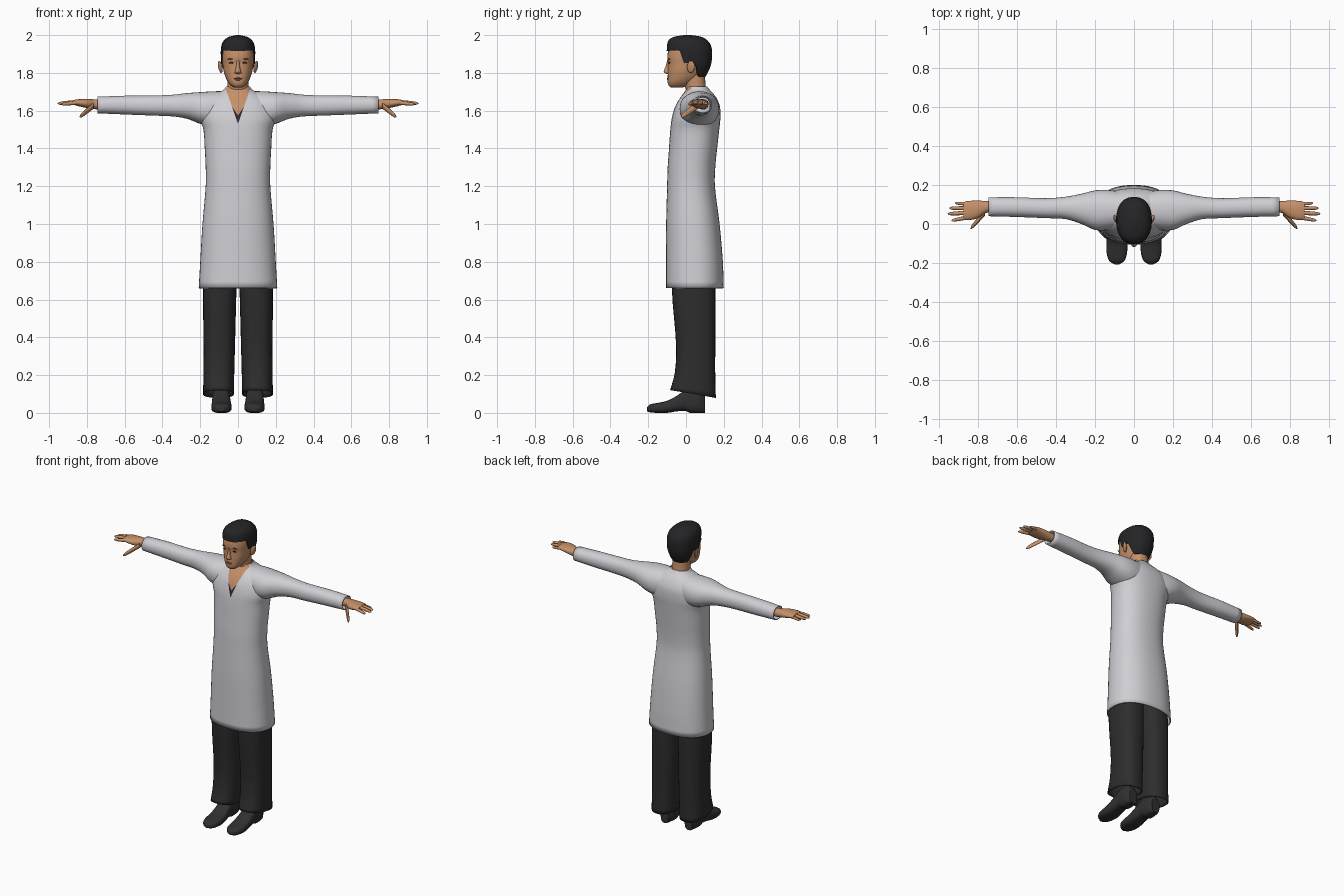
import bpy, bmesh, math
from mathutils import Vector

old = bpy.data.objects.get("Cube")
if old:
    bpy.data.objects.remove(old, do_unlink=True)


def material(name, rgb):
    m = bpy.data.materials.new(name)
    m.use_nodes = True
    m.diffuse_color = (*rgb, 1)
    node = next(n for n in m.node_tree.nodes if n.type == 'BSDF_PRINCIPLED')
    node.inputs["Base Color"].default_value = (*rgb, 1)
    node.inputs["Roughness"].default_value = 0.8
    return m


COAT = material("coat_white", (0.63, 0.62, 0.66))
SKIN = material("skin", (0.56, 0.28, 0.14))
SHIRT = material("shirt_black", (0.025, 0.025, 0.03))
CLOTH = material("trouser_black", (0.026, 0.026, 0.026))
LEATHER = material("shoe_black", (0.03, 0.03, 0.032))
HAIR = material("hair_black", (0.018, 0.018, 0.02))
BROW = material("brow_brown", (0.12, 0.055, 0.03))
LIP = material("lip_brown", (0.36, 0.14, 0.09))
parts = []


def finish(name, bm, mats, thick=0):
    bmesh.ops.recalc_face_normals(bm, faces=bm.faces)
    me = bpy.data.meshes.new(name)
    bm.to_mesh(me)
    bm.free()
    for m in mats:
        me.materials.append(m)
    ob = bpy.data.objects.new(name, me)
    bpy.context.collection.objects.link(ob)
    if thick:
        mod = ob.modifiers.new("cloth", 'SOLIDIFY')
        mod.thickness = thick
        mod.offset = -1
    parts.append(ob)
    return ob


def sample(rows, t):
    """Smoothly interpolate table rows keyed by their first value."""
    last = len(rows) - 1
    i = 0
    while i < last - 1 and (t - rows[i + 1][0]) * (rows[-1][0] - rows[0][0]) > 0:
        i += 1
    a, b = rows[i], rows[i + 1]
    p, q = rows[max(i - 1, 0)], rows[min(i + 2, last)]
    h = b[0] - a[0]
    f = (t - a[0]) / h
    out = []
    for k in range(1, len(a)):
        ma = (b[k] - p[k]) / (b[0] - p[0]) * h
        mb = (q[k] - a[k]) / (q[0] - a[0]) * h
        out.append(a[k] * (1 + 2 * f) * (1 - f) ** 2 + ma * f * (1 - f) ** 2
                   + b[k] * f * f * (3 - 2 * f) + mb * f * f * (f - 1))
    return out


def section(u0, u1, v0, v1, ang, p):
    """Point on a rounded-box section; angle zero is the low v side."""
    s, c = math.sin(ang), -math.cos(ang)
    u = math.copysign(abs(s) ** (2 / p), s)
    v = math.copysign(abs(c) ** (2 / p), c)
    return (u0 + u1 + u * (u1 - u0)) / 2, (v0 + v1 + v * (v1 - v0)) / 2


def skin_rings(bm, rings, cap):
    vs = [[bm.verts.new(c) for c in ring] for ring in rings]
    n = len(vs[0])
    for a, b in zip(vs, vs[1:]):
        for j in range(n):
            bm.faces.new((a[j], a[(j + 1) % n], b[(j + 1) % n], b[j]))
    if cap:
        bm.faces.new(vs[0])
        bm.faces.new(vs[-1])


def loft(rows, axis='z', n=32, p=2.2, steps=4, cap=True, side=1, warp=None):
    """Loft through rows of (station, u min, u max, v min, v max)."""
    stations = [a[0] + (b[0] - a[0]) * k / steps
                for a, b in zip(rows, rows[1:]) for k in range(steps)]
    stations.append(rows[-1][0])
    rings = []
    for t in stations:
        box, ring = sample(rows, t), []
        for j in range(n):
            u, v = section(*box, math.tau * j / n, p)
            co = {'x': (t, u, v), 'y': (u, t, v), 'z': (u, v, t)}[axis]
            x, y, z = warp(*co) if warp else co
            ring.append((x * side, y, z))
        rings.append(ring)
    bm = bmesh.new()
    skin_rings(bm, rings, cap)
    return bm


def ball(name, centre, radii, mat):
    bm = bmesh.new()
    bmesh.ops.create_uvsphere(bm, u_segments=20, v_segments=12, radius=1)
    bmesh.ops.scale(bm, vec=radii, verts=bm.verts)
    bmesh.ops.translate(bm, vec=centre, verts=bm.verts)
    return finish(name, bm, [mat])


def wide(rows):
    """Expand (z, half width, front, back) to loft rows."""
    return [(z, -w, w, f, b) for z, w, f, b in rows]


# Coat body, with the neckline cut into the front faces
bm = loft(wide([(0.66, .208, -.105, .2), (0.8, .2, -.105, .195), (1.0, .188, -.105, .178),
                (1.2, .171, -.1, .153), (1.3, .171, -.097, .155), (1.4, .176, -.09, .165),
                (1.5, .183, -.083, .176), (1.56, .2, -.075, .182), (1.62, .19, -.058, .18),
                (1.66, .165, -.036, .165), (1.69, .115, -.015, .145),
                (1.71, .077, -.001, .126), (1.728, .063, .005, .112)]),
          n=48, cap=False, p=2.3)
COAT_V, SKIN_V = (1.53, .35), (1.575, .7)
for apex, slope in (COAT_V, SKIN_V):
    for s in (1, -1):
        faces = [f for f in bm.faces
                 if f.calc_center_median().y < .05 and f.calc_center_median().z > 1.5]
        geom = set(faces)
        for f in faces:
            geom.update(f.edges, f.verts)
        bmesh.ops.bisect_plane(bm, geom=list(geom), dist=1e-5,
                               plane_co=(0, 0, apex), plane_no=Vector((s, 0, -slope)).normalized())
for f in bm.faces:
    c = f.calc_center_median()
    if c.y < .03 and abs(c.x) < COAT_V[1] * (c.z - COAT_V[0]):
        f.material_index = 2 if abs(c.x) < SKIN_V[1] * (c.z - SKIN_V[0]) else 1
finish("coat_body", bm, [COAT, SHIRT, SKIN], .006)


def hem(x, y, z):
    return x, y, z - .17 * (y - .04) * max(0, (.3 - z) / .2)


for side, word in ((1, "left"), (-1, "right")):
    # Sleeve
    bm = loft([(.06, -.02, .165, 1.52, 1.704), (.14, -.032, .175, 1.515, 1.702),
               (.2, -.03, .172, 1.53, 1.698), (.27, .0, .155, 1.557, 1.693),
               (.35, .025, .14, 1.57, 1.684), (.45, .03, .132, 1.574, 1.68),
               (.6, .036, .137, 1.58, 1.679), (.745, .04, .137, 1.586, 1.674)],
              'x', cap=False, side=side)
    finish(word + "_sleeve", bm, [COAT], .006)

    # Trouser leg with a hem that dips at the back
    bm = loft([(.95, .0, .165, -.07, .14), (.66, .008, .184, -.075, .155),
               (.35, .016, .182, -.052, .155), (.2, .02, .183, -.06, .155),
               (.1, .022, .185, -.084, .158)], p=2.5, cap=False, side=side, warp=hem)
    finish(word + "_trouser_leg", bm, [CLOTH], .005)

    # Shoe
    bm = loft([(-.207, .075, .1, .008, .03), (-.19, .05, .126, .003, .045),
               (-.15, .036, .14, .0, .053), (-.1, .034, .141, .0, .064),
               (-.05, .038, .138, .008, .09), (0, .042, .136, .01, .125),
               (.02, .042, .136, .0, .135), (.07, .045, .133, .0, .135),
               (.1, .06, .118, .0, .1)], 'y', p=2.8, side=side)
    finish(word + "_shoe", bm, [LEATHER])

    # Palm, fingers and thumb
    bm = loft([(.72, .06, .118, 1.606, 1.658), (.76, .056, .118, 1.608, 1.66),
               (.8, .03, .12, 1.614, 1.662), (.85, .02, .118, 1.625, 1.66),
               (.875, .026, .112, 1.633, 1.655)], 'x', n=24, side=side)
    finish(word + "_palm", bm, [SKIN])
    fingers = {"index_finger": ((.85, .034, 1.642), (.935, .018, 1.634), .0105),
               "middle_finger": ((.85, .058, 1.646), (.955, .052, 1.638), .011),
               "ring_finger": ((.85, .081, 1.645), (.947, .081, 1.638), .0105),
               "little_finger": ((.85, .103, 1.641), (.918, .107, 1.634), .009),
               "thumb": ((.765, .058, 1.626), (.838, -.022, 1.568), .016)}
    for name, (a, b, r) in fingers.items():
        rows = []
        for f, k in ((0, 1), (.5, .95), (.85, .75), (.95, .5), (1, .15)):
            x, y, z = Vector(a).lerp(Vector(b), f)
            rows.append((x, y - r * k, y + r * k, z - r * k, z + r * k))
        finish(word + "_" + name, loft(rows, 'x', n=12, p=2, steps=2, side=side), [SKIN])

    # Ear, eye and brow
    ear = ball(word + "_ear", (0, 0, 0), (.009, .021, .033), SKIN)
    ear.location = (side * .094, .026, 1.832)
    ear.rotation_euler = (-.15, .15 * side, .35 * -side)
    ball(word + "_eye", (side * .034, -.0885, 1.853), (.014, .005, .0045), HAIR)
    ball(word + "_brow", (side * .036, -.0895, 1.873), (.02, .006, .0035), BROW)

# Neck and head
finish("neck", loft(wide([(1.6, .06, .02, .12), (1.68, .057, .008, .112),
                          (1.73, .055, -.006, .104), (1.8, .056, -.02, .1)])), [SKIN])
finish("head", loft(wide([(1.722, .02, -.078, -.02), (1.732, .036, -.091, .01),
                          (1.75, .052, -.097, .04), (1.775, .065, -.097, .07),
                          (1.81, .076, -.096, .095), (1.85, .082, -.095, .115),
                          (1.88, .084, -.099, .122), (1.92, .083, -.094, .122),
                          (1.96, .07, -.08, .105), (1.98, .04, -.04, .08)]), p=2.3), [SKIN])
finish("nose", loft(wide([(1.793, .008, -.1, -.08), (1.799, .017, -.111, -.08),
                          (1.808, .016, -.118, -.08), (1.83, .01, -.109, -.08),
                          (1.87, .007, -.099, -.08)]), n=16, p=2), [SKIN])
ball("upper_lip", (0, -.094, 1.771), (.024, .007, .004), LIP)
ball("lower_lip", (0, -.094, 1.764), (.02, .007, .004), LIP)

# Hair cap whose lower edge follows the hairline round the head
shape = wide([(1.775, .07, -.09, .1), (1.81, .08, -.1, .12), (1.85, .089, -.1, .134),
              (1.89, .091, -.103, .138), (1.92, .091, -.102, .138), (1.95, .086, -.1, .13),
              (1.975, .072, -.09, .11), (1.992, .045, -.06, .078), (2.0, .01, -.01, .03)])
line = [(0, 1.916), (68, 1.92), (78, 1.853), (90, 1.853), (100, 1.86),
        (115, 1.805), (128, 1.78), (180, 1.775)]


def hairline(deg):
    for (a, za), (b, zb) in zip(line, line[1:]):
        if deg <= b:
            return za + (zb - za) * (deg - a) / (b - a)
    return line[-1][1]


N, LEVELS = 64, 18
rings = []
for k in range(-1, LEVELS + 1):
    t = math.sin(max(k, 0) / LEVELS * math.pi / 2)
    ring = []
    for j in range(N):
        ang = math.tau * j / N
        deg = math.degrees(min(ang, math.tau - ang))
        low = hairline(deg)
        z = low + (2.0 - low) * t
        x, y = section(*sample(shape, z), ang, 2.3)
        if k < 0:
            x, y = x * .85, .018 + (y - .018) * .85
        ring.append((x, y, z))
    rings.append(ring)
bm = bmesh.new()
skin_rings(bm, rings, False)
bm.faces.new(bm.verts[-N:] if bm.verts.ensure_lookup_table() is None else [])
finish("hair", bm, [HAIR])

# Smooth shading with crisp edges kept
bpy.ops.object.select_all(action='DESELECT')
for ob in parts:
    ob.select_set(True)
bpy.context.view_layer.objects.active = parts[0]
bpy.ops.object.shade_smooth_by_angle(angle=math.radians(45))
